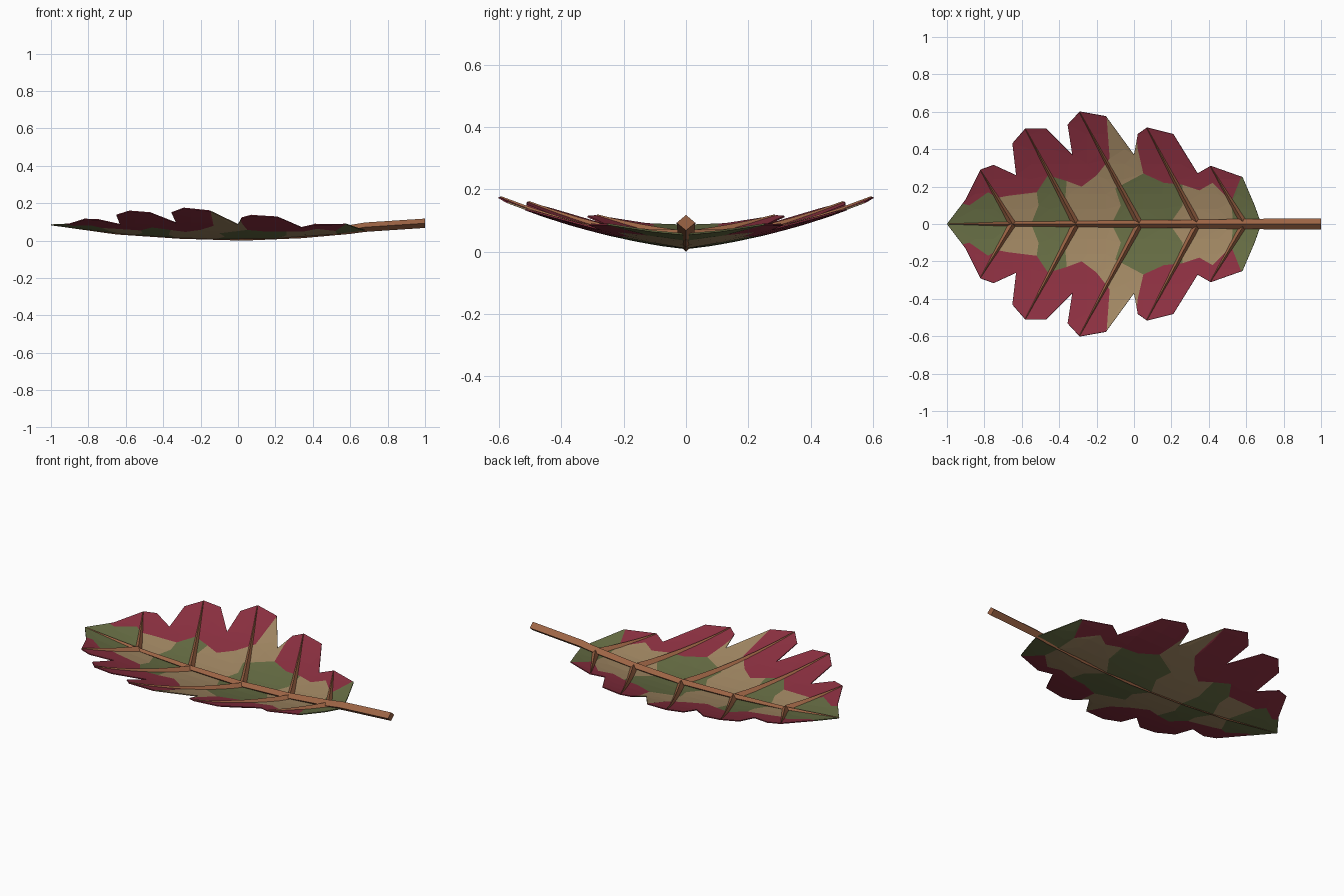
import bpy, bmesh, math
from mathutils import Vector
from mathutils.geometry import delaunay_2d_cdt

if "Cube" in bpy.data.objects:
    bpy.data.objects.remove(bpy.data.objects["Cube"])


def material(name, rgb):
    m = bpy.data.materials.new(name)
    m.diffuse_color = (*rgb, 1)
    m.use_nodes = True
    m.node_tree.nodes["Principled BSDF"].inputs["Base Color"].default_value = m.diffuse_color
    return m


RED = material("autumn red", (0.265, 0.030, 0.053))
GREEN = material("leaf green", (0.135, 0.155, 0.058))
TAN = material("dry tan", (0.36, 0.245, 0.125))
BROWN = material("stem brown", (0.34, 0.130, 0.060))


def surface(x, y):
    """Height of the cupped leaf blade."""
    bow = 0.075 if x < 0 else 0.1
    return 0.012 + bow * x * x + 0.12 * abs(y) + 0.24 * y * y


def inside(p, poly):
    hit = False
    for (x1, y1), (x2, y2) in zip(poly, poly[1:] + poly[:1]):
        if (y1 > p[1]) != (y2 > p[1]) and p[0] < x1 + (p[1] - y1) * (x2 - x1) / (y2 - y1):
            hit = not hit
    return hit


def add_object(name, bm, mats):
    me = bpy.data.meshes.new(name)
    bm.to_mesh(me)
    bm.free()
    for m in mats:
        me.materials.append(m)
    ob = bpy.data.objects.new(name, me)
    bpy.context.collection.objects.link(ob)
    return ob


# Lobed outline of one half of the blade, tip to base
outline = [(-1, 0), (-.90, .13), (-.82, .29), (-.75, .315), (-.63, .26), (-.65, .43),
           (-.58, .51), (-.47, .51), (-.33, .37), (-.355, .53), (-.29, .60), (-.15, .575),
           (0, .37), (.02, .48), (.07, .515), (.21, .48), (.34, .27), (.41, .31),
           (.58, .25), (.64, .11), (.68, 0)]

# Colour patches; everything else is red
patches = [
    (1, [(-1, 0), (-.92, .11), (-.88, .10), (-.78, .17), (-.73, .14), (-.65, 0)]),
    (2, [(-.65, 0), (-.73, .14), (-.68, .15), (-.52, .17), (-.51, .10), (-.55, 0)]),
    (1, [(-.55, 0), (-.51, .10), (-.52, .17), (-.46, .26), (-.36, .23), (-.37, .10), (-.33, 0)]),
    (2, [(-.33, 0), (-.37, .10), (-.36, .23), (-.28, .20), (-.20, .26), (-.13, .35),
         (-.15, .62), (0, .62), (.02, .40), (.05, .27), (-.10, .19), (-.07, .10), (-.12, 0)]),
    (1, [(-.12, 0), (-.07, .10), (-.10, .19), (.05, .27), (.16, .22), (.26, .21),
         (.26, .10), (.19, 0)]),
    (2, [(.19, 0), (.26, .10), (.26, .21), (.35, .18), (.42, .22), (.52, .12), (.53, 0)]),
    (1, [(.53, 0), (.52, .12), (.58, .27), (.72, .27), (.72, 0)]),
]

# Blade: triangulate outline with the patch borders, colour faces by patch
pts, edges = [], []
for loop in [outline] + [p for _, p in patches]:
    s = len(pts)
    pts += [Vector(p) for p in loop]
    edges += [(s + i, s + (i + 1) % len(loop)) for i in range(len(loop))]
pts += [Vector((-.95 + .1 * i, .08 * j)) for i in range(17) for j in range(1, 8)
        if inside((-.95 + .1 * i, .08 * j), outline)]
verts, _, faces = delaunay_2d_cdt(pts, edges, [], 0, 1e-4)[:3]
bm = bmesh.new()
bv = [bm.verts.new((v.x, v.y, surface(v.x, v.y))) for v in verts]
for f in faces:
    c = sum((verts[i] for i in f), Vector((0, 0))) / len(f)
    if inside(c, outline):
        face = bm.faces.new([bv[i] for i in f])
        face.material_index = next((k for k, p in patches if inside(c, p)), 0)
        face.normal_update()
        if face.normal.z < 0:
            face.normal_flip()
bmesh.ops.delete(bm, geom=[v for v in bm.verts if not v.link_faces], context='VERTS')
blade = add_object("leaf_blade", bm, [RED, GREEN, TAN])
mir = blade.modifiers.new("mirror", 'MIRROR')
mir.use_axis = (False, True, False)
sol = blade.modifiers.new("thickness", 'SOLIDIFY')
sol.thickness = 0.005
sol.offset = -1


def sweep(bm, rings):
    """Skin a list of equal-sized closed rings and cap the ends."""
    rows = [[bm.verts.new(p) for p in r] for r in rings]
    n = len(rows[0])
    for a, b in zip(rows, rows[1:]):
        for i in range(n):
            bm.faces.new((a[i], a[(i + 1) % n], b[(i + 1) % n], b[i]))
    bm.faces.new(rows[0])
    bm.faces.new(rows[-1])


# Stem and midrib: tapered diamond section (x, centre z, half height, half width)
path = [(-1, .085, .003, .003), (-.65, .046, .013, .012), (-.31, .028, .018, .016),
        (.03, .021, .021, .020), (.34, .035, .022, .023), (.6, .060, .024, .027),
        (.68, .072, .025, .028), (1, .093, .025, .03)]
bm = bmesh.new()
sweep(bm, [[(x, 0, z + h), (x, w, z), (x, 0, z - h), (x, -w, z)] for x, z, h, w in path])
bmesh.ops.recalc_face_normals(bm, faces=bm.faces[:])
add_object("stem_midrib", bm, [BROWN])

# Side veins: tapered ridges lying on the blade, one pair per lobe
veins = [((-.65, 0), (-.82, .285)), ((-.31, 0), (-.58, .505)), ((.03, 0), (-.29, .595)),
         ((.34, 0), (.07, .51)), ((.59, 0), (.41, .305))]
bm = bmesh.new()
for side in (1, -1):
    for a, b in veins:
        a, b = Vector(a), Vector(b)
        d = (b - a).normalized()
        across = Vector((-d.y, d.x))
        rings = []
        for i in range(7):
            t = i / 6
            c = a.lerp(b, t)
            w, h = .019 * (1 - t) + .003, .020 * (1 - t) + .004
            ring = []
            for off, up in ((-w, -.003), (0, h), (w, -.003)):
                q = c + across * off
                ring.append((q.x, q.y * side, surface(q.x, q.y) + up))
            rings.append(ring)
        sweep(bm, rings)
bmesh.ops.recalc_face_normals(bm, faces=bm.faces[:])
add_object("side_veins", bm, [BROWN])
